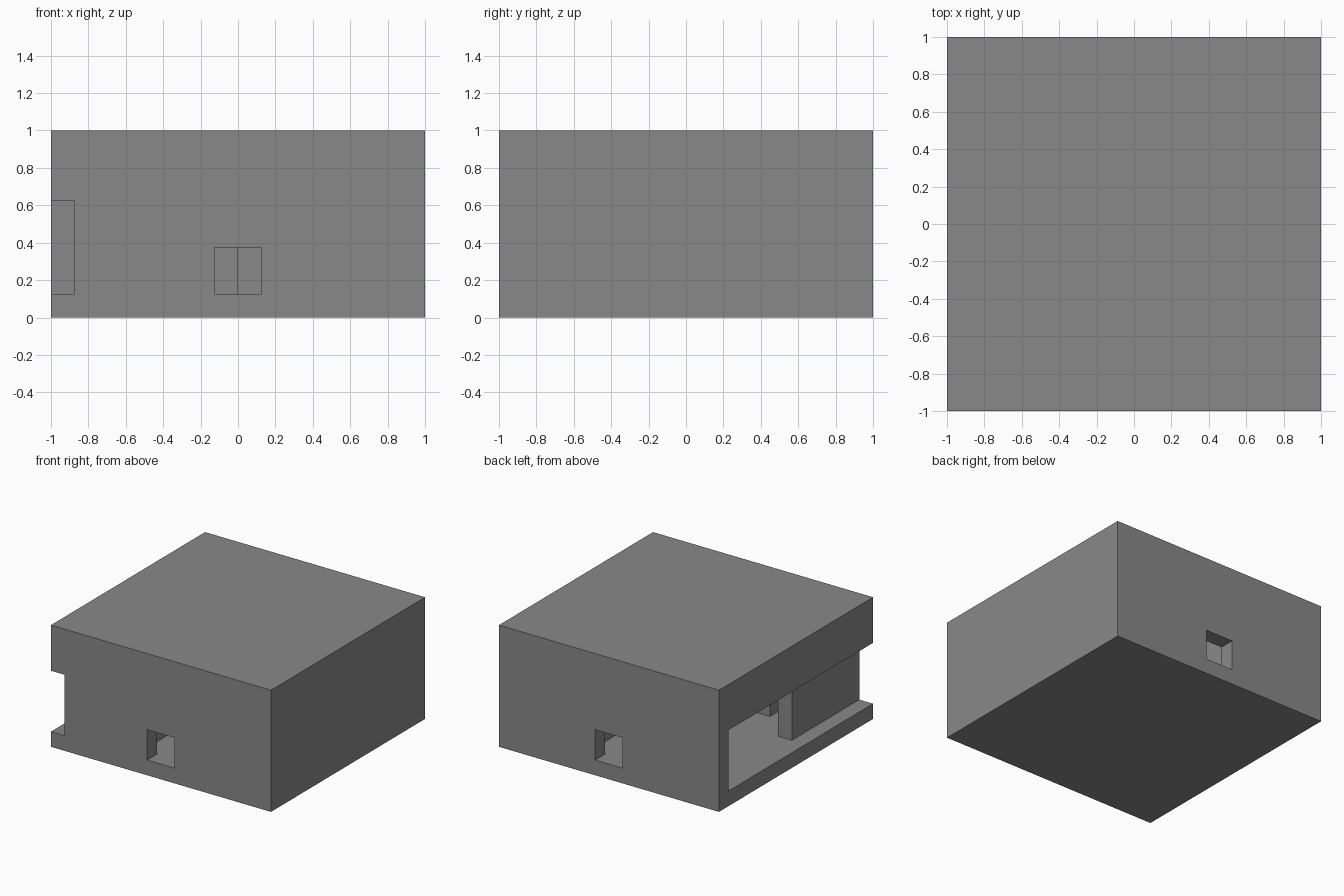
import bpy
import bmesh

cube = bpy.data.objects.get("Cube")
if cube:
    bpy.data.objects.remove(cube, do_unlink=True)

grey = bpy.data.materials.new("stone_grey")
grey.use_nodes = True
colour = (0.25, 0.25, 0.25, 1)
grey.diffuse_color = colour
grey.node_tree.nodes["Principled BSDF"].inputs["Base Color"].default_value = colour


def box(name, xs, ys, zs):
    """Axis-aligned box given by its extent along each axis."""
    bm = bmesh.new()
    bmesh.ops.create_cube(bm, size=1)
    for v in bm.verts:
        for i, (lo, hi) in enumerate((xs, ys, zs)):
            v.co[i] = hi if v.co[i] > 0 else lo
    mesh = bpy.data.meshes.new(name)
    bm.to_mesh(mesh)
    bm.free()
    mesh.materials.append(grey)
    ob = bpy.data.objects.new(name, mesh)
    bpy.context.collection.objects.link(ob)
    return ob


def carve(target, name, xs, ys, zs):
    """Cut a box-shaped void out of the target."""
    cutter = box(name, xs, ys, zs)
    cutter.hide_render = True
    mod = target.modifiers.new(name, 'BOOLEAN')
    mod.operation = 'DIFFERENCE'
    mod.solver = 'EXACT'
    mod.object = cutter
    bpy.context.view_layer.objects.active = target
    bpy.ops.object.modifier_apply(modifier=name)
    bpy.data.objects.remove(cutter, do_unlink=True)


T = 0.125                      # wall thickness
tall, low = (T, 5 * T), (T, 3 * T)

# Outer block with a hollow room, a side gallery and two small doorways
shell = box("outer_shell", (-1, 1), (-1, 1), (0, 1))
carve(shell, "room", (-6 * T, 7 * T), (-7 * T, 7 * T), tall)
carve(shell, "side_gallery", (-1.1, -7 * T), (-1.1, 7 * T), tall)
carve(shell, "gallery_opening", (-7.5 * T, -5.5 * T), (-T, 7 * T), tall)
for name, side in (("front_doorway", -1), ("back_doorway", 1)):
    ys = sorted((side * 1.1, side * 6.5 * T))
    carve(shell, name, (-T, T), ys, low)

# Partitions flanking each doorway passage
for end, sy in (("front", -1), ("back", 1)):
    for hand, sx in (("right", -1), ("left", 1)):
        box(f"{end}_{hand}_partition",
            sorted((sx * 2 * T, sx * 4 * T)),
            sorted((sy * 3 * T, sy * 7 * T)), tall)

# Staggered blocks closing the line of sight between the doorways
box("right_centre_block", (-2 * T, 0), (-2 * T, 0), tall)
box("left_centre_block", (0, 2 * T), (0, 2 * T), tall)
